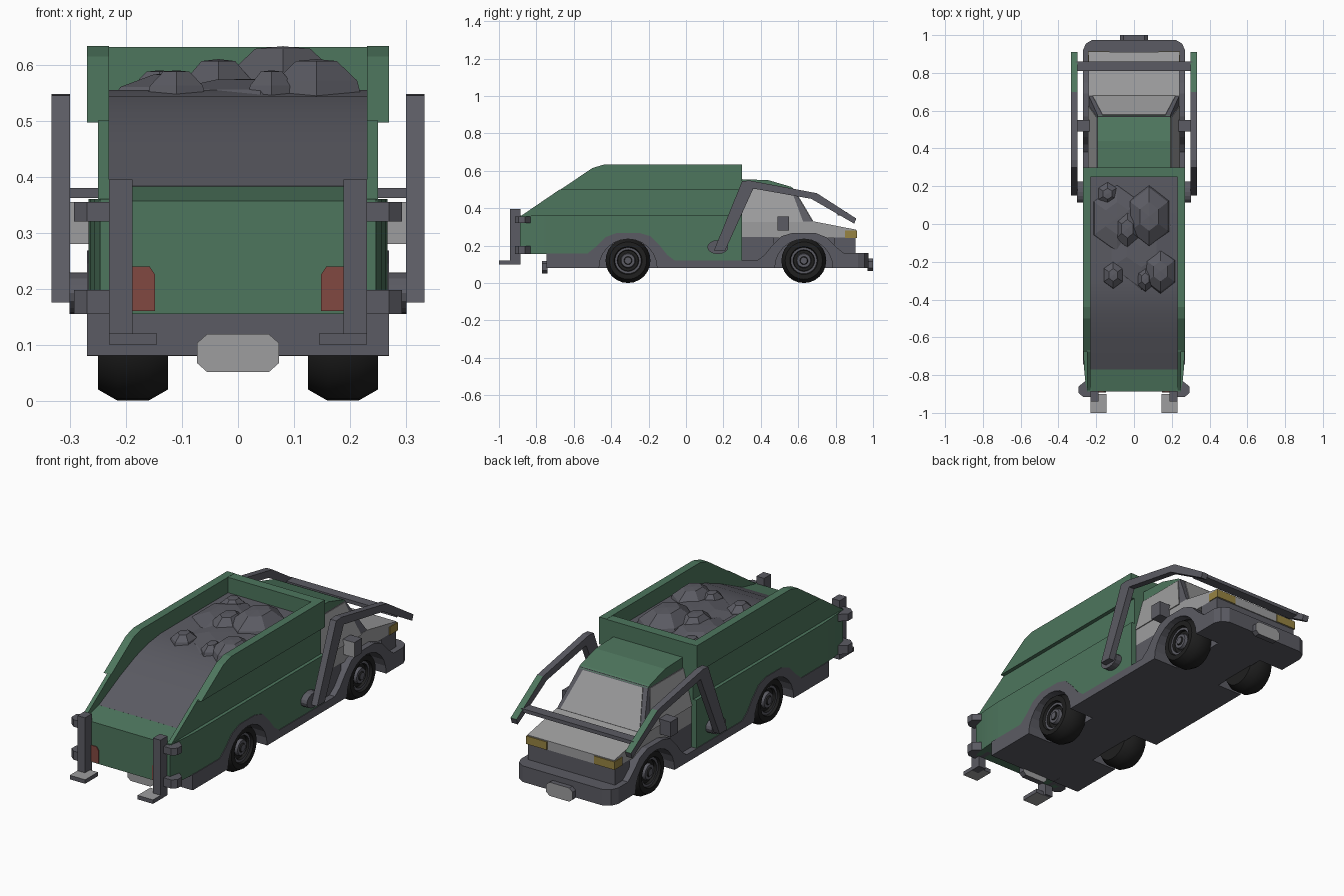
import bpy, bmesh, math
from mathutils import Vector

if "Cube" in bpy.data.objects:
    bpy.data.objects.remove(bpy.data.objects["Cube"])

def mat(name, c):
    m = bpy.data.materials.new(name)
    m.diffuse_color = (*c, 1)
    m.use_nodes = True
    m.node_tree.nodes["Principled BSDF"].inputs["Base Color"].default_value = m.diffuse_color
    return m

GREEN = mat("green paint", (0.075, 0.18, 0.11))
GREY = mat("dark grey", (0.105, 0.105, 0.125))
LIGHT = mat("light grey", (0.34, 0.34, 0.345))
BLACK = mat("tyre black", (0.014, 0.014, 0.014))
RED = mat("tail red", (0.22, 0.065, 0.052))
YELLOW = mat("lamp yellow", (0.31, 0.23, 0.055))

def build(name, verts, faces, mats, rule=None, both=False):
    """Mesh from points; rule(normal, centre) gives the material index; both mirrors in x."""
    bm = bmesh.new()
    for s in ((1, -1) if both else (1,)):
        vs = [bm.verts.new((v[0] * s, v[1], v[2])) for v in verts]
        for f in faces:
            bm.faces.new([vs[i] for i in f])
    bmesh.ops.recalc_face_normals(bm, faces=bm.faces)
    bm.normal_update()
    if rule:
        for f in bm.faces:
            f.material_index = rule(f.normal, f.calc_center_median())
    me = bpy.data.meshes.new(name)
    bm.to_mesh(me)
    bm.free()
    for m in mats:
        me.materials.append(m)
    ob = bpy.data.objects.new(name, me)
    bpy.context.collection.objects.link(ob)
    return ob

def prism(name, prof, a, b, mats, rule=None, both=False, axis='x'):
    """Extrude a profile: axis x takes (y,z), axis y takes (x,z), axis z takes (x,y)."""
    put = {'x': lambda p, t: (t, *p), 'y': lambda p, t: (p[0], t, p[1]),
           'z': lambda p, t: (*p, t)}[axis]
    n = len(prof)
    verts = [put(p, a) for p in prof] + [put(p, b) for p in prof]
    faces = [list(range(n)), list(range(n, 2 * n))]
    faces += [[i, (i + 1) % n, n + (i + 1) % n, n + i] for i in range(n)]
    return build(name, verts, faces, mats if isinstance(mats, list) else [mats], rule, both)

def box(name, x, y, z, mats, rule=None, both=False):
    return prism(name, [(y[0], z[0]), (y[1], z[0]), (y[1], z[1]), (y[0], z[1])],
                 x[0], x[1], mats, rule, both)

def smooth(ob, deg):
    bpy.context.view_layer.objects.active = ob
    ob.select_set(True)
    bpy.ops.object.shade_smooth_by_angle(angle=math.radians(deg))
    ob.select_set(False)

REAR, FRONT = -0.31, 0.63

# wheel openings and the fender outline above them, relative to the axle
fender = [(-0.22, 0.155), (-0.17, 0.195), (-0.12, 0.245), (-0.06, 0.268), (0.06, 0.268),
          (0.12, 0.25), (0.17, 0.20), (0.21, 0.15), (0.25, 0.12)]
def opening(c):
    return [(c - 0.155 * math.cos(t), 0.08 + 0.155 * math.sin(t))
            for t in [math.pi * i / 12 for i in range(13)]]
rear_f = [(REAR + y, z) for y, z in fender]
front_f = [(FRONT - y, z) for y, z in reversed(fender)]

# chassis
prism("chassis_side", [(-0.74, 0.08)] + opening(REAR) + opening(FRONT) + [(0.86, 0.08), (0.86, 0.155)]
      + front_f[::-1] + rear_f[::-1] + [(-0.74, 0.155)], 0.12, 0.27, GREY, None, True)
box("chassis_core", (-0.13, 0.13), (-0.70, 0.90), (0.08, 0.25), GREY)
box("rear_bumper", (-0.27, 0.27), (-0.745, -0.50), (0.081, 0.157), GREY)
prism("front_bumper", [(-0.27, 0.82), (0.27, 0.82), (0.27, 0.92), (0.255, 0.955), (0.22, 0.975),
      (-0.22, 0.975), (-0.255, 0.955), (-0.27, 0.92)], 0.08, 0.16, GREY, axis='z')

# number plates, left blank
for nm, y0, y1, z in (("rear_plate", -0.77, -0.74, 0.085), ("front_plate", 0.97, 1.0, 0.098)):
    prism(nm, [(sx * x, z + sz * h) for sx, sz, x, h in (
        (-1, -1, .055, .034), (1, -1, .055, .034), (1, -1, .073, .018), (1, 1, .073, .018),
        (1, 1, .055, .034), (-1, 1, .055, .034), (-1, 1, .073, .018), (-1, -1, .073, .018))],
        y0, y1, [GREY, LIGHT], lambda n, c: int(abs(n.y) > 0.9), axis='y')

# wheels: turned profile (x, radius) with a material per ring
ring = [(0.125, 0.0), (0.125, 0.10), (0.16, 0.12), (0.215, 0.12), (0.25, 0.10), (0.25, 0.075),
        (0.238, 0.07), (0.238, 0.058), (0.225, 0.055), (0.225, 0.04), (0.24, 0.036),
        (0.24, 0.022), (0.246, 0.018), (0.246, 0.0)]
ring_mat = [0, 0, 0, 0, 0, 0, 1, 0, 0, 1, 1, 0, 1]
N = 24
for nm, c in (("rear_wheels", REAR), ("front_wheels", FRONT)):
    verts = [(x, c + max(r, 0.0005) * math.cos(2 * math.pi * i / N),
              0.12 + max(r, 0.0005) * math.sin(2 * math.pi * i / N)) for x, r in ring for i in range(N)]
    faces = [[k * N + i, k * N + (i + 1) % N, (k + 1) * N + (i + 1) % N, (k + 1) * N + i]
             for k in range(len(ring) - 1) for i in range(N)]
    ob = build(nm, verts, faces, [BLACK, GREY], None, True)
    for p in ob.data.polygons:
        p.material_index = ring_mat[(p.index % len(faces)) // N]
    smooth(ob, 35)

# open bin: wide lower sides with tapered rear corners, inset middle, raised rim, ends
prism("bin_lower_side", [(-0.70, 0.155)] + rear_f + [(0.30, 0.12), (0.30, 0.36), (-0.70, 0.36)],
      0.225, 0.267, GREEN, None, True)
smooth(prism("bin_rear_corner", [(0.225, -0.70), (0.267, -0.70), (0.264, -0.77), (0.257, -0.84), (0.246, -0.888),
       (0.225, -0.888)], 0.155, 0.36, GREEN, None, True, 'z'), 30)
prism("bin_middle_side", [(-0.888, 0.355), (0.30, 0.355), (0.30, 0.50), (-0.675, 0.50)],
      0.23, 0.25, GREEN, None, True)
prism("bin_rim", [(-0.675, 0.497), (0.30, 0.497), (0.30, 0.633), (-0.44, 0.633), (-0.50, 0.615)],
      0.23, 0.27, GREEN, None, True)
box("bin_front_wall", (-0.25, 0.25), (0.25, 0.30), (0.12, 0.632), GREEN)
prism("tailgate", [(-0.888, 0.155), (-0.888, 0.357), (-0.76, 0.385), (-0.55, 0.385), (-0.55, 0.155)],
      -0.235, 0.235, GREEN)

# load and rocks
smooth(prism("load", [(-0.765, 0.28), (0.26, 0.28), (0.26, 0.555), (-0.28, 0.555), (-0.38, 0.543), (-0.48, 0.515),
       (-0.60, 0.466), (-0.77, 0.383)], -0.231, 0.231, GREY), 40)
rocks = [(0.08, 0.04, 0.115, 0.17, 0.633), (-0.14, 0.16, 0.055, 0.065, 0.59), (-0.035, -0.025, 0.07, 0.11, 0.61),
         (0.14, -0.25, 0.085, 0.12, 0.61), (-0.11, -0.27, 0.055, 0.075, 0.59), (0.06, -0.29, 0.045, 0.07, 0.59),
         (-0.09, 0.03, 0.14, 0.19, 0.585), (0.04, -0.12, 0.185, 0.24, 0.575)]
S = 6
for k, (x, y, rx, ry, top) in enumerate(rocks):
    base = 0.54
    h = top - base
    verts = [(x + rx * s * math.sin(2 * math.pi * i / S) * 1.1, y + ry * s * math.cos(2 * math.pi * i / S),
              base + h * f) for s, f in ((1, 0), (0.9, 0.45), (0.45, 0.95)) for i in range(S)] + [(x, y, top)]
    faces = [[r * S + i, r * S + (i + 1) % S, (r + 1) * S + (i + 1) % S, (r + 1) * S + i]
             for r in (0, 1) for i in range(S)]
    faces += [[2 * S + i, 2 * S + (i + 1) % S, 3 * S] for i in range(S)]
    build("rock_%d" % k, verts, faces, [GREY])

# cab: lower panels, hood, headlights
box("cab_step", (-0.24, 0.24), (0.29, 0.47), (0.12, 0.245), GREY)
box("grille", (-0.24, 0.24), (0.79, 0.905), (0.155, 0.243), GREY)
prism("hood", [(0.30, 0.24), (0.91, 0.24), (0.91, 0.285), (0.68, 0.33), (0.30, 0.33)], -0.24, 0.24, LIGHT)
box("headlight", (0.13, 0.244), (0.85, 0.914), (0.24, 0.28), YELLOW, None, True)

# cab upper frame, glass panels and roof
lo = [(-0.24, 0.30, 0.325), (0.24, 0.30, 0.325), (0.24, 0.68, 0.325), (-0.24, 0.68, 0.325)]
hi = [(-0.19, 0.30, 0.51), (0.19, 0.30, 0.51), (0.19, 0.57, 0.51), (-0.19, 0.57, 0.51)]
build("cab_frame", lo + hi, [[0, 1, 2, 3], [4, 5, 6, 7], [0, 1, 5, 4], [1, 2, 6, 5], [2, 3, 7, 6], [3, 0, 4, 7]], [GREY])

def pane(name, c, u, v, out, both=False):
    """Thin plate on a quad (corners c) covering the u and v ranges (u differs bottom/top)."""
    c = [Vector(p) for p in c]
    pt = lambda a, b: c[0].lerp(c[1], a).lerp(c[3].lerp(c[2], a), b)
    q = [pt(u[0], v[0]), pt(u[1], v[0]), pt(u[2], v[1]), pt(u[3], v[1])]
    o = Vector(out)
    build(name, q + [p + o for p in q], [[0, 1, 2, 3], [4, 5, 6, 7]]
          + [[i, (i + 1) % 4, 4 + (i + 1) % 4, 4 + i] for i in range(4)], [LIGHT], None, both)

pane("windshield", [lo[2], lo[3], hi[3], hi[2]], (0.04, 0.96, 0.93, 0.07), (0.03, 0.95), (0, 0.003, 0.002))
pane("side_window", [lo[1], lo[2], hi[2], hi[1]], (0.0, 0.86, 0.95, 0.0), (0.0, 0.95), (0.004, 0, 0.001), True)
prism("roof", [(0.295, 0.505), (0.575, 0.505), (0.56, 0.515), (0.44, 0.55), (0.295, 0.555)], -0.192, 0.192, GREEN)
box("mirror", (0.215, 0.30), (0.49, 0.55), (0.28, 0.355), [GREY, LIGHT], lambda n, c: int(n.y < -0.9), True)

# lifting arms with pivots and cross bar
prism("lift_arm", [(0.15, 0.175), (0.30, 0.545), (0.34, 0.548), (0.70, 0.48), (0.91, 0.345), (0.90, 0.317),
      (0.67, 0.45), (0.36, 0.505), (0.21, 0.175)], 0.30, 0.333, [GREY, GREEN],
      lambda n, c: int(n.z > 0.3 and c.y > 0.7), True)
prism("arm_pivot", [(0.17 + 0.056 * math.cos(math.pi * i / 8), 0.192 + 0.037 * math.sin(math.pi * i / 8))
      for i in range(16)], 0.24, 0.301, GREY, None, True)
box("cross_bar", (-0.31, 0.31), (0.81, 0.86), (0.362, 0.38), GREY)

# rear posts with feet, hinge blocks and tail lights
box("rear_post", (0.188, 0.23), (-0.94, -0.885), (0.10, 0.395), GREY, None, True)
box("post_foot", (0.145, 0.23), (-1.0, -0.90), (0.10, 0.12), [GREY, LIGHT], lambda n, c: int(abs(n.z) > 0.9), True)
for nm, z0, z1 in (("upper_hinge", 0.32, 0.355), ("lower_hinge", 0.155, 0.198)):
    prism(nm, [(0.20, -0.915), (0.27, -0.915), (0.293, -0.895), (0.293, -0.86), (0.25, -0.825), (0.20, -0.825)],
          z0, z1, GREY, None, True, 'z')
prism("tail_light", [(0.148, 0.16), (0.19, 0.16), (0.19, 0.24), (0.158, 0.24), (0.148, 0.225)],
      -0.892, -0.884, RED, None, True, 'y')
